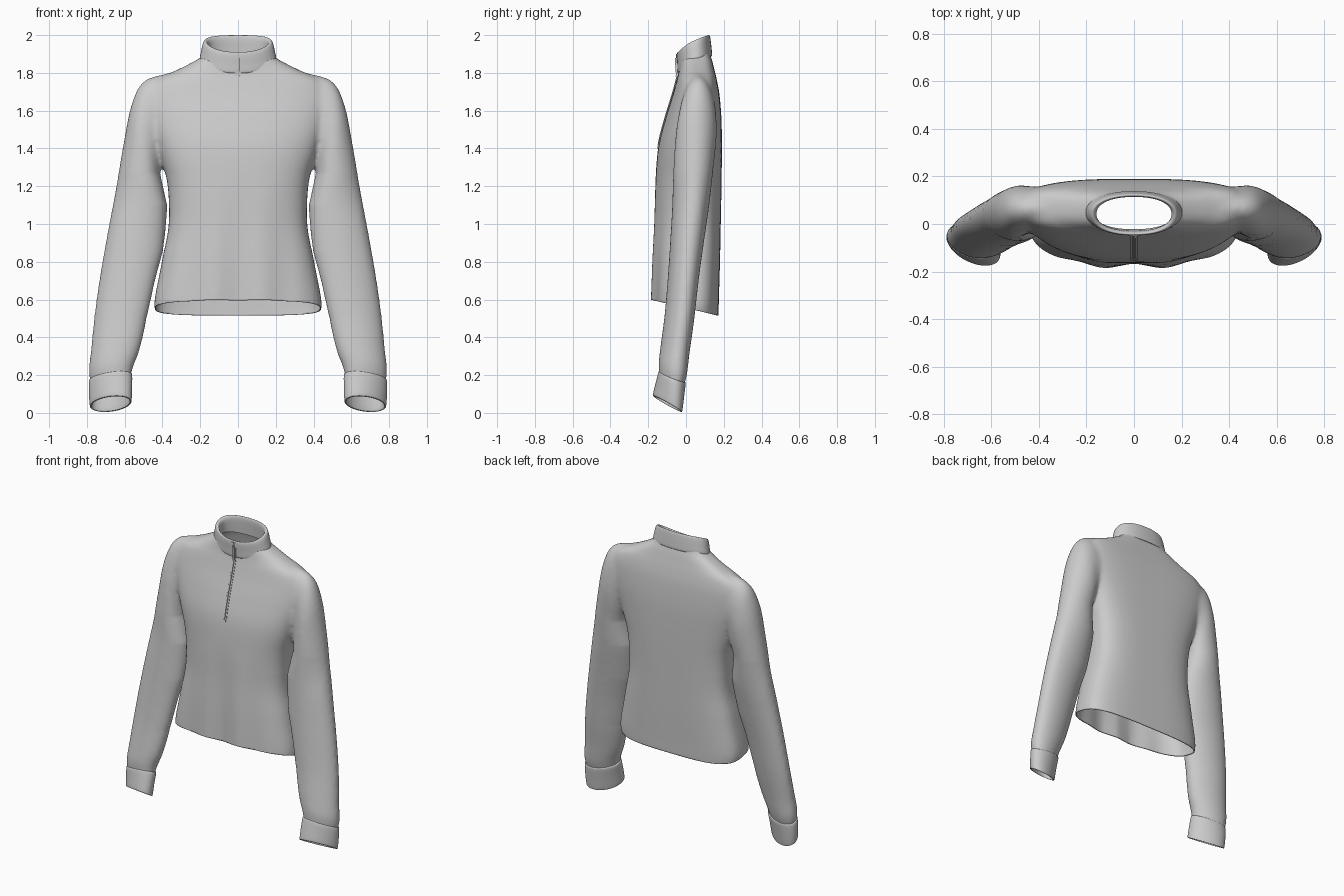
import bpy, bmesh
from math import sin, cos, pi
from mathutils import Vector

if "Cube" in bpy.data.objects:
    bpy.data.objects.remove(bpy.data.objects["Cube"])


def spline(rows, steps):
    """Catmull-Rom interpolation through rows of numbers."""
    out = []
    for i in range(len(rows) - 1):
        p0, p1 = rows[max(i - 1, 0)], rows[i]
        p2, p3 = rows[i + 1], rows[min(i + 2, len(rows) - 1)]
        for s in range(steps):
            t = s / steps
            out.append([0.5 * (2 * b + (c - a) * t + (2 * a - 5 * b + 4 * c - d) * t * t
                               + (3 * b - a - 3 * c + d) * t ** 3)
                        for a, b, c, d in zip(p0, p1, p2, p3)])
    out.append(list(rows[-1]))
    return out


def loft(bm, rings, cap=False):
    loops = [[bm.verts.new(p) for p in r] for r in rings]
    n = len(loops[0])
    for a, b in zip(loops, loops[1:]):
        for i in range(n):
            j = (i + 1) % n
            bm.faces.new((a[i], a[j], b[j], b[i]))
    if cap:
        bm.faces.new(loops[0][::-1])
        bm.faces.new(loops[-1])


def finish(bm, name, angle=50):
    bmesh.ops.recalc_face_normals(bm, faces=bm.faces)
    me = bpy.data.meshes.new(name)
    bm.to_mesh(me)
    bm.free()
    ob = bpy.data.objects.new(name, me)
    bpy.context.collection.objects.link(ob)
    bpy.ops.object.select_all(action='DESELECT')
    ob.select_set(True)
    bpy.context.view_layer.objects.active = ob
    bpy.ops.object.shade_smooth_by_angle(angle=angle * pi / 180)
    return ob


N = 72
ANG = [2 * pi * i / N for i in range(N)]


def spow(v, e):
    return (abs(v) ** e) * (1 if v >= 0 else -1)


def clamp(v):
    return max(0, min(1, v))


def torso_ring(row):
    z, hw, yf, yb = row
    mid = (yf + yb) / 2 + 0.01
    drape = clamp((1.25 - z) / 0.65)
    pts = []
    for a in ANG:
        c, s = cos(a), sin(a)
        e = 0.6 if s > 0 else 0.78
        x = hw * spow(c, e)
        y = mid + ((yb - mid) if s > 0 else (mid - yf)) * spow(s, e)
        if s < 0:  # soft hanging folds on the front
            y += 0.013 * drape * cos(2 * pi * x / 0.26) * max(0, 1 - (x / .36) ** 2)
        pts.append((x, y, z))
    return pts


def tube_ring(row, side):
    ox, oz, ix, iz, y, ry, yaw, tilt = row
    c = Vector(((ox + ix) / 2, y, (oz + iz) / 2))
    u = Vector(((ox - ix) / 2, yaw, (oz - iz) / 2))
    v = Vector((0, ry, -tilt * ry))
    pts = [c + u * cos(a) + v * sin(a) for a in ANG]
    return [(p.x * side, p.y, p.z) for p in pts]


# z, half width, front y, back y
TORSO = [(.42, .415, -.175, .165), (.52, .435, -.178, .172), (.60, .438, -.178, .174),
         (.80, .395, -.175, .18), (1.0, .358, -.168, .184), (1.2, .368, -.163, .188),
         (1.4, .425, -.148, .19), (1.55, .47, -.112, .188), (1.68, .485, -.072, .178),
         (1.76, .445, -.05, .164), (1.81, .335, -.038, .152), (1.86, .235, -.033, .14),
         (1.90, .178, -.034, .128), (1.97, .165, -.034, .12)]
# outer x z, inner x z, centre y, half depth, yaw, tilt
SLEEVE = [(.26, 1.81, .24, 1.50, .06, .06, 0, 0), (.41, 1.79, .34, 1.42, .066, .085, 0, 0),
          (.51, 1.745, .385, 1.36, .062, .098, 0, 0), (.567, 1.62, .41, 1.29, .053, .108, 0, 0),
          (.607, 1.42, .413, 1.19, .04, .106, .01, 0), (.648, 1.18, .415, 1.03, .026, .098, .015, 0),
          (.693, .94, .431, .88, .006, .088, .015, .1), (.73, .73, .46, .70, -.014, .08, .018, .15),
          (.76, .52, .485, .49, -.035, .076, .02, .2), (.778, .34, .522, .33, -.058, .074, .02, .3),
          (.790, .23, .553, .25, -.069, .073, .02, .35), (.784, .17, .566, .20, -.075, .066, .02, .38),
          (.765, .09, .58, .12, -.085, .055, .02, .4)]

# body: torso and sleeves fused into one skin, then opened at hem, neck and wrists
bm = bmesh.new()
loft(bm, [torso_ring(r) for r in spline(TORSO, 5)], True)
for side in (1, -1):
    loft(bm, [tube_ring(r, side) for r in spline(SLEEVE, 5)], True)
src = finish(bm, "body_source")
rm = src.modifiers.new("fuse", 'REMESH')
rm.mode = 'VOXEL'
rm.voxel_size = 0.0115
sm = src.modifiers.new("soften", 'SMOOTH')
sm.factor = 0.5
sm.iterations = 13
dg = bpy.context.evaluated_depsgraph_get()
fused = bpy.data.meshes.new_from_object(src.evaluated_get(dg))
bpy.data.objects.remove(src)
bm = bmesh.new()
bm.from_mesh(fused)

# let the sleeves hang against the sides: close the gap kept open for fusing
GAP = [(.50, .458), (.60, .450), (.70, .437), (.80, .418), (.90, .402), (1.0, .387), (1.2, .391), (1.4, .40)]
for v in bm.verts:
    z, ax, sg = v.co.z, abs(v.co.x), (1 if v.co.x > 0 else -1)
    w = clamp((1.27 - z) / .17) * clamp((z - .5) / .35)
    if w <= 0:
        continue
    for (z0, x0), (z1, x1) in zip(GAP, GAP[1:]):
        if z0 <= z <= z1:
            xb = x0 + (x1 - x0) * (z - z0) / (z1 - z0)
    if ax > xb:
        v.co.x -= sg * w * .042 * clamp(1 - (ax - xb) / .26)
    else:
        v.co.x += sg * w * .012 * (ax / xb) ** 4


def trim(test, co, no):
    faces = [f for f in bm.faces if all(test(v.co) for v in f.verts)]
    edges = {e for f in faces for e in f.edges}
    verts = {v for f in faces for v in f.verts}
    bmesh.ops.bisect_plane(bm, geom=faces + list(edges) + list(verts), dist=1e-5,
                           plane_co=co, plane_no=no, clear_inner=True)


trim(lambda p: abs(p.x) < .45 and p.z < .64, (0, -.19, .60), (0, .235, 1))
trim(lambda p: p.z > 1.7, (0, -.04, 1.855), (0, .5, -1))
for side in (1, -1):
    trim(lambda p: p.x * side > .5 and p.z < .35, (.675 * side, -.075, .17),
         (.14 * side, .38, 1))
body = finish(bm, "sweatshirt_body", 60)
th = body.modifiers.new("cloth", 'SOLIDIFY')
th.thickness = 0.006
th.offset = -1

# cuffs: outer layer down, rim, inner layer up
CUFF = [(.783, .175, .566, .207, -.074, .066, .02, .38), (.789, .165, .560, .197, -.075, .070, .02, .38),
        (.789, .10, .561, .135, -.086, .070, .028, .48), (.785, .043, .563, .068, -.097, .070, .034, .6),
        (.781, .036, .567, .061, -.098, .066, .034, .6), (.774, .042, .574, .067, -.097, .060, .034, .6),
        (.774, .10, .575, .135, -.086, .060, .028, .48), (.772, .17, .576, .20, -.075, .060, .02, .38)]
for side, label in ((1, "left"), (-1, "right")):
    bm = bmesh.new()
    loft(bm, [tube_ring(r, side) for r in spline(CUFF, 3)])
    finish(bm, label + "_cuff")

# collar: half width, front y, back y, base z, slope, dip
COLLAR = [(.192, -.034, .130, 1.868, .045, -.025), (.203, -.044, .138, 1.872, .045, -.025),
          (.196, -.046, .135, 1.91, .045, -.022), (.187, -.048, .130, 1.95, .045, -.018),
          (.178, -.045, .125, 1.968, .045, -.015), (.166, -.036, .117, 1.966, .045, -.015),
          (.158, -.030, .114, 1.945, .045, -.018), (.162, -.026, .116, 1.90, .045, -.022),
          (.170, -.022, .118, 1.862, .045, -.025)]
bm = bmesh.new()
rings = []
for hw, yf, yb, z, slope, dip in spline(COLLAR, 4):
    rings.append([(hw * spow(cos(a), .9), (yf + yb) / 2 + (yb - yf) / 2 * spow(sin(a), .9),
                   z + slope * sin(a) + dip * sin(a) ** 2) for a in ANG])
loft(bm, rings)
collar = finish(bm, "stand_collar")

# front zip: tape and teeth strips laid on the cloth
bpy.context.view_layer.update()


def front_y(x, z):
    ys = []
    for ob in (body, collar):
        hit, loc, *_ = ob.ray_cast(Vector((x, -1, z)), Vector((0, 1, 0)))
        if hit:
            ys.append(loc.y)
    return min(ys) if ys else -.045


def strip(name, x0, width, z0, z1, lift, n=40):
    bm = bmesh.new()
    rings = []
    for i in range(n + 1):
        z = z0 + (z1 - z0) * i / n
        y = front_y(x0, z)
        a, b = x0 - width / 2, x0 + width / 2
        rings.append([(a, y + .003, z), (a, y - lift, z), (b, y - lift, z), (b, y + .003, z)])
    loft(bm, rings, True)
    return finish(bm, name, 30)


strip("zip_teeth", 0, .008, 1.42, 1.90, .006)
for x, label in ((-.011, "right"), (.011, "left")):
    strip(label + "_zip_tape", x, .010, 1.41, 1.90, .003)
strip("zip_end_stop", 0, .026, 1.40, 1.415, .005, 3)
strip("zip_pull", .003, .012, 1.78, 1.88, .011, 10)
